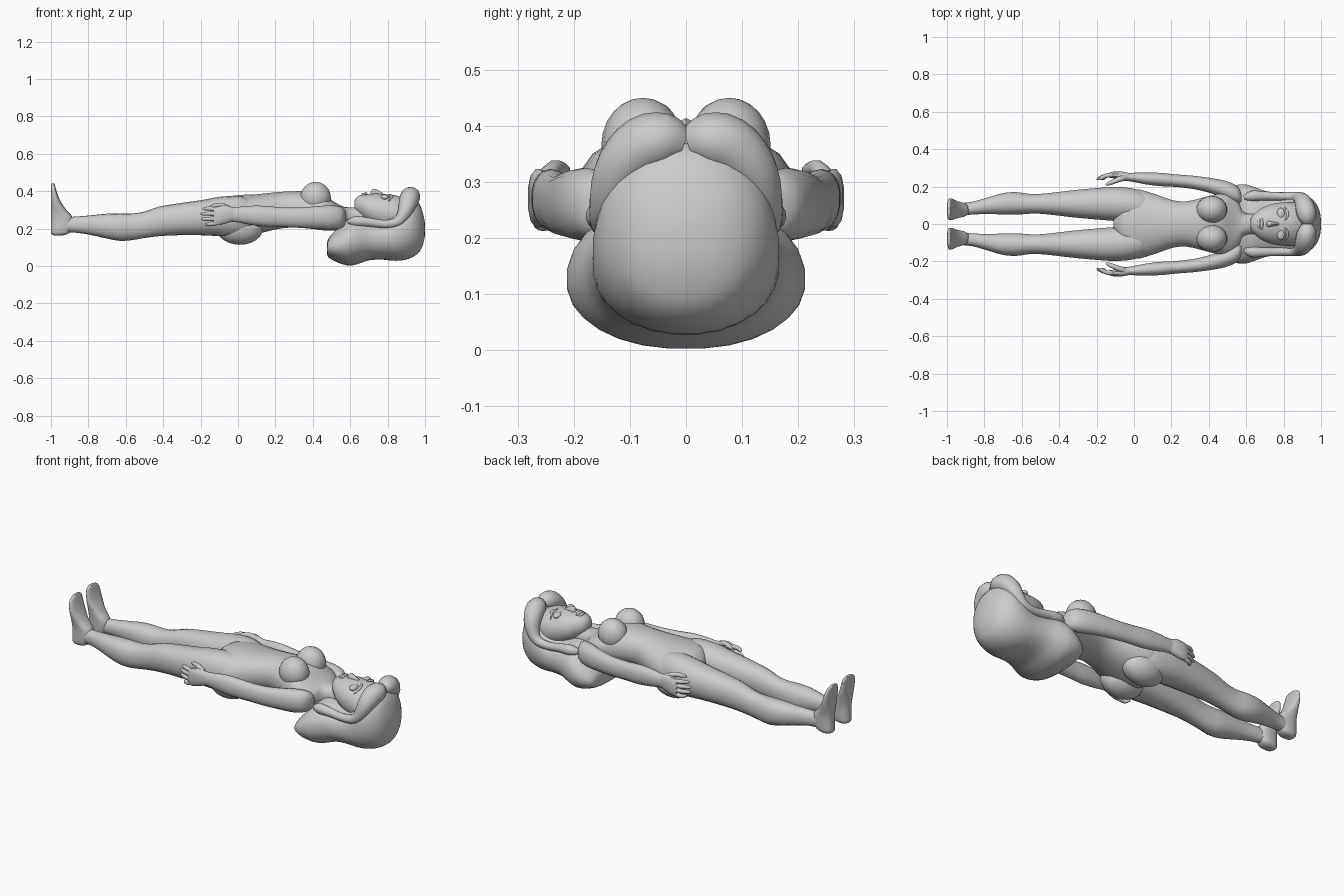
import bpy, bmesh, math
from mathutils import Vector

grey = bpy.data.materials.new("plain_grey")
grey.diffuse_color = (0.6, 0.6, 0.6, 1)


def finish(name, bm, mirror=False, angle=50):
    bmesh.ops.recalc_face_normals(bm, faces=bm.faces)
    me = bpy.data.meshes.new(name)
    bm.to_mesh(me)
    bm.free()
    ob = bpy.data.objects.new(name, me)
    bpy.context.collection.objects.link(ob)
    me.materials.append(grey)
    if mirror:
        mod = ob.modifiers.new("mirror", 'MIRROR')
        mod.use_axis = (False, True, False)
        mod.use_mirror_merge = False
    bpy.ops.object.select_all(action='DESELECT')
    ob.select_set(True)
    bpy.context.view_layer.objects.active = ob
    bpy.ops.object.shade_smooth_by_angle(angle=math.radians(angle))
    return ob


def smooth_path(rows, steps):
    """Catmull-Rom interpolation of rows of numbers."""
    rows = [Vector(r) for r in rows]
    out = []
    for i in range(len(rows) - 1):
        a, b = rows[max(i - 1, 0)], rows[i]
        c, d = rows[i + 1], rows[min(i + 2, len(rows) - 1)]
        for k in range(steps):
            t = k / steps
            out.append(0.5 * (2 * b + (c - a) * t + (2 * a - 5 * b + 4 * c - d) * t * t
                              + (3 * b - a - 3 * c + d) * t ** 3))
    return out + [rows[-1]]


def bridge(bm, rings):
    n = len(rings[0])
    for r, q in zip(rings, rings[1:]):
        for i in range(n):
            bm.faces.new((r[i], r[(i + 1) % n], q[(i + 1) % n], q[i]))
    bm.faces.new(rings[0])
    bm.faces.new(rings[-1])


def loft(name, rows, axis='X', sides=18, power=1.0, steps=3, mirror=False):
    """axis X rows: x, y centre, y radius, z low, z high; axis Z rows: z, y centre, y radius, x low, x high."""
    bm = bmesh.new()
    rings = []
    for p, mid, rad, lo, hi in smooth_path(rows, steps):
        ring = []
        for i in range(sides):
            a = 2 * math.pi * (i + .5) / sides
            c, s = [math.copysign(abs(f) ** power, f) for f in (math.cos(a), math.sin(a))]
            y, w = mid + max(rad, .002) * c, (lo + hi) / 2 + max((hi - lo) / 2, .002) * s
            ring.append(bm.verts.new((p, y, w) if axis == 'X' else (w, y, p)))
        rings.append(ring)
    bridge(bm, rings)
    return finish(name, bm, mirror)


def tubes(name, paths, sides=10, steps=3):
    """Round tubes through rows of x, y, z, radius, mirrored across the body."""
    bm = bmesh.new()
    for path in paths:
        pts = smooth_path(path, steps)
        rings = []
        for i, p in enumerate(pts):
            d = (pts[min(i + 1, len(pts) - 1)] - pts[max(i - 1, 0)]).to_3d().normalized()
            up = Vector((.3, .1, 1)) if abs(d.z) < .9 else Vector((1, 0, 0))
            u = d.cross(up).normalized()
            v = d.cross(u)
            rings.append([bm.verts.new(p.to_3d() + p[3] * (u * math.cos(2 * math.pi * k / sides)
                                       + v * math.sin(2 * math.pi * k / sides))) for k in range(sides)])
        bridge(bm, rings)
    return finish(name, bm, True)


def ball(name, centre, size, mirror=False):
    bm = bmesh.new()
    bmesh.ops.create_uvsphere(bm, u_segments=18, v_segments=12, radius=1)
    for v in bm.verts:
        v.co = Vector([c + s * k for c, s, k in zip(centre, size, v.co)])
    return finish(name, bm, mirror)


# Body
loft("torso", [
    (-.11, 0, .03, .22, .32), (-.07, 0, .12, .17, .365), (0, 0, .185, .15, .38),
    (.1, 0, .165, .17, .385), (.2, 0, .13, .195, .395), (.28, 0, .122, .205, .4),
    (.38, 0, .145, .2, .4), (.46, 0, .165, .19, .38), (.52, 0, .165, .19, .34),
    (.56, 0, .12, .2, .32), (.59, 0, .06, .21, .315), (.68, 0, .055, .21, .31)],
    sides=24, power=.9)
ball("breast", (.415, .077, .365), (.083, .074, .085), True)
ball("buttock", (.01, .085, .2), (.125, .085, .086), True)

# Legs and feet
loft("leg", [
    (.07, .09, .075, .18, .36), (0, .1, .09, .155, .375), (-.1, .107, .092, .16, .37),
    (-.2, .108, .085, .165, .352), (-.32, .108, .074, .165, .335), (-.42, .108, .062, .16, .318),
    (-.5, .108, .054, .15, .292), (-.56, .108, .054, .14, .282), (-.63, .11, .061, .135, .282),
    (-.7, .108, .058, .147, .28), (-.78, .098, .045, .165, .272), (-.86, .085, .035, .178, .265),
    (-.93, .078, .034, .18, .262)], power=.92, mirror=True)
loft("foot", [
    (.164, .076, .022, -.985, -.935), (.178, .076, .036, -1, -.9), (.22, .076, .04, -1, -.882),
    (.262, .076, .042, -1, -.885), (.3, .077, .047, -1, -.918), (.35, .078, .057, -1, -.95),
    (.4, .078, .058, -1, -.97), (.43, .074, .046, -1, -.978), (.441, .07, .025, -.998, -.982)],
    axis='Z', power=.8, mirror=True)

# Arms and hands
loft("arm", [
    (.575, .14, .02, .23, .29), (.555, .155, .045, .205, .315), (.5, .178, .05, .195, .325),
    (.42, .203, .042, .2, .32), (.32, .222, .036, .205, .312), (.22, .232, .034, .21, .315),
    (.14, .238, .036, .212, .322), (.06, .244, .032, .222, .322), (-.01, .25, .024, .235, .315),
    (-.05, .252, .022, .235, .318)], power=.95, mirror=True)
loft("palm", [
    (-.02, .252, .02, .24, .312), (-.06, .258, .022, .228, .324), (-.1, .262, .02, .218, .322),
    (-.13, .261, .014, .222, .312)], sides=12, power=.8, mirror=True)
tubes("fingers", [[(-.11, .262, z0, .013), (-.15, .258, z1, .0115), (tip + .012, .243, z1, .009),
                   (tip, .239, z1, .003)]
                  for z0, z1, tip in ((.232, .224, -.175), (.256, .252, -.198),
                                      (.28, .28, -.2), (.302, .307, -.19))])
tubes("thumb", [[(-.05, .25, .305, .018), (-.09, .235, .325, .014),
                 (-.13, .218, .322, .011), (-.15, .21, .318, .004)]])

# Head and face
loft("face", [
    (.622, 0, .02, .3, .345), (.632, 0, .042, .285, .365), (.655, 0, .065, .262, .38),
    (.69, 0, .09, .23, .386), (.74, 0, .108, .2, .388), (.79, 0, .116, .18, .385),
    (.84, 0, .117, .17, .38), (.89, 0, .105, .18, .36), (.93, 0, .06, .2, .33)], sides=24)
loft("nose", [(.708, 0, .008, .37, .392), (.718, 0, .018, .365, .41), (.735, 0, .014, .365, .412),
              (.775, 0, .008, .36, .39)], sides=10)
ball("upper_lip", (.683, 0, .384), (.009, .03, .011))
ball("lower_lip", (.668, 0, .381), (.009, .025, .01))
ball("eye", (.785, .055, .367), (.022, .032, .016), True)
tubes("brow", [[(.81, .022, .382, .004), (.822, .055, .374, .008), (.808, .09, .35, .003)]], sides=8)

# Hair: back mass, front rolls and side locks
loft("back_hair", [
    (.475, 0, .13, .07, .115), (.485, 0, .175, .045, .15), (.53, 0, .205, .02, .2),
    (.59, 0, .213, .002, .255), (.64, 0, .2, .01, .27), (.7, 0, .178, .03, .262),
    (.77, 0, .168, .034, .26), (.83, 0, .167, .028, .295), (.88, 0, .165, .03, .345),
    (.93, 0, .15, .045, .37), (.97, 0, .115, .075, .335), (.992, 0, .07, .125, .27),
    (1, 0, .02, .17, .225)], sides=28, power=.92)
tubes("front_roll", [[(.925, .005, .365, .03), (.925, .035, .373, .049), (.918, .075, .365, .053),
                      (.905, .115, .325, .047), (.885, .137, .275, .035), (.85, .146, .235, .026),
                      (.78, .148, .225, .022), (.7, .15, .235, .024), (.63, .15, .24, .028),
                      (.59, .14, .235, .012)]], sides=14)
